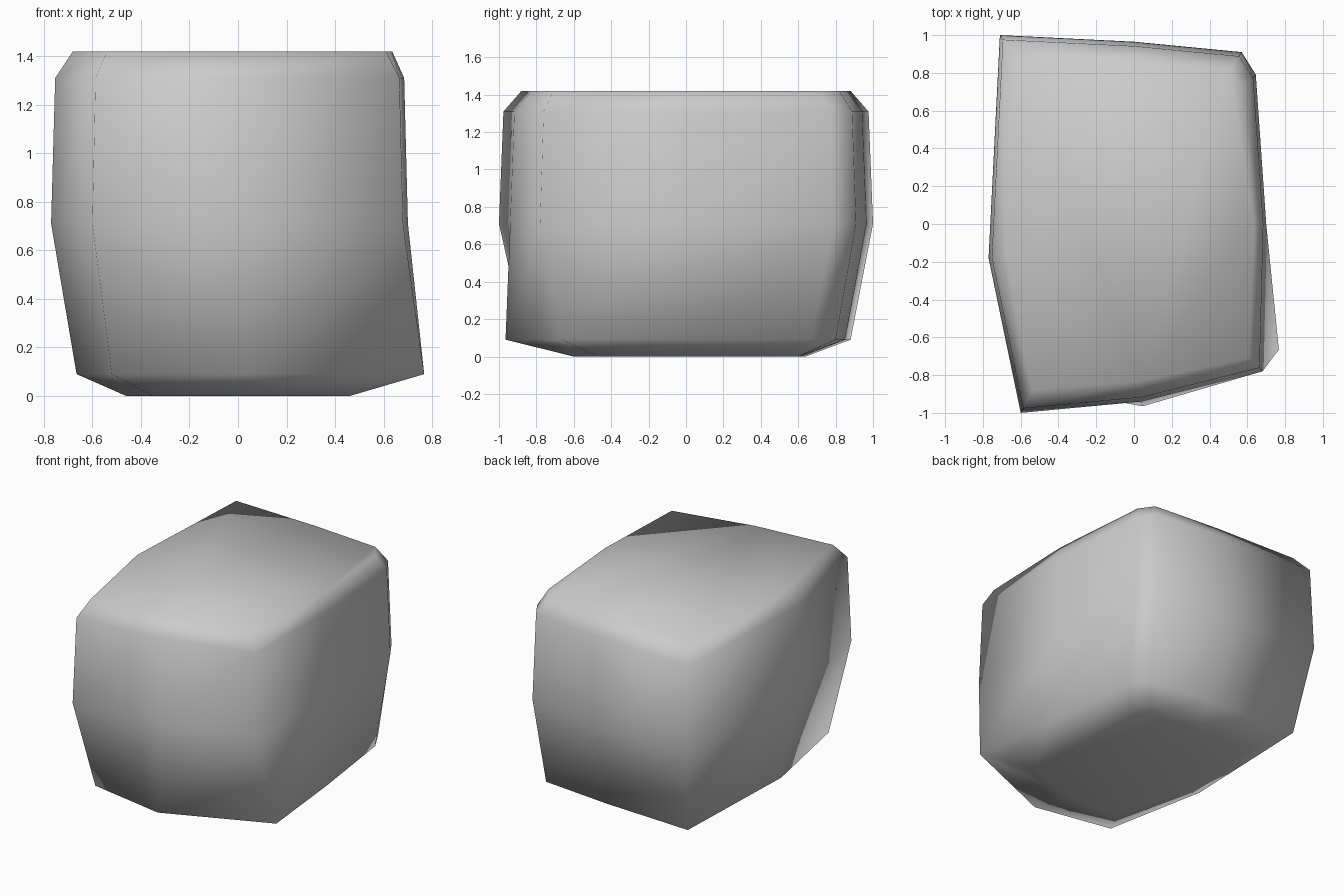
import bpy
import bmesh

cube = bpy.data.objects.get("Cube")
if cube:
    bpy.data.objects.remove(cube, do_unlink=True)

# Plain grey stone
stone = bpy.data.materials.new("stone_grey")
stone.use_nodes = True
grey = (0.6, 0.6, 0.6, 1)
stone.diffuse_color = grey
stone.node_tree.nodes["Principled BSDF"].inputs["Base Color"].default_value = grey

# Outlines, anticlockwise from the front left corner
foot = [(-.35, -.58), (.03, -.6), (.46, -.47), (.45, 0), (.42, .48),
        (.37, .6), (0, .62), (-.43, .64), (-.46, -.08)]
lower = [(-.52, -.86), (.045, -.965), (.767, -.665), (.7, 0), (.61, .67),
         (.54, .8), (.03, .85), (-.63, .88), (-.665, -.12)]
middle = [(-.6, -1), (.04, -.94), (.68, -.78), (.7, 0), (.645, .79),
          (.57, .91), (0, .965), (-.71, 1), (-.77, -.18)]
crown = [(-.54, -.88), (.035, -.83), (.61, -.71), (.635, 0), (.575, .72),
         (.505, .82), (0, .86), (-.63, .88), (-.68, -.16)]
shoulder = [(x * .978, y * .976) for x, y in middle]
layers = [(0, foot), (.09, lower), (.71, middle), (1.31, shoulder), (1.42, crown)]

# Boulder: stacked outlines joined by triangles and capped
bm = bmesh.new()
rings = [[bm.verts.new((x, y, z)) for x, y in outline] for z, outline in layers]
for low, high in zip(rings, rings[1:]):
    for i in range(len(low)):
        j = (i + 1) % len(low)
        bm.faces.new((low[i], low[j], high[j]))
        bm.faces.new((low[i], high[j], high[i]))
bm.faces.new(rings[0][::-1])
bm.faces.new(rings[-1])
for face in bm.faces:
    face.smooth = True

mesh = bpy.data.meshes.new("boulder")
bm.to_mesh(mesh)
bm.free()
mesh.materials.append(stone)
boulder = bpy.data.objects.new("boulder", mesh)
bpy.context.collection.objects.link(boulder)
